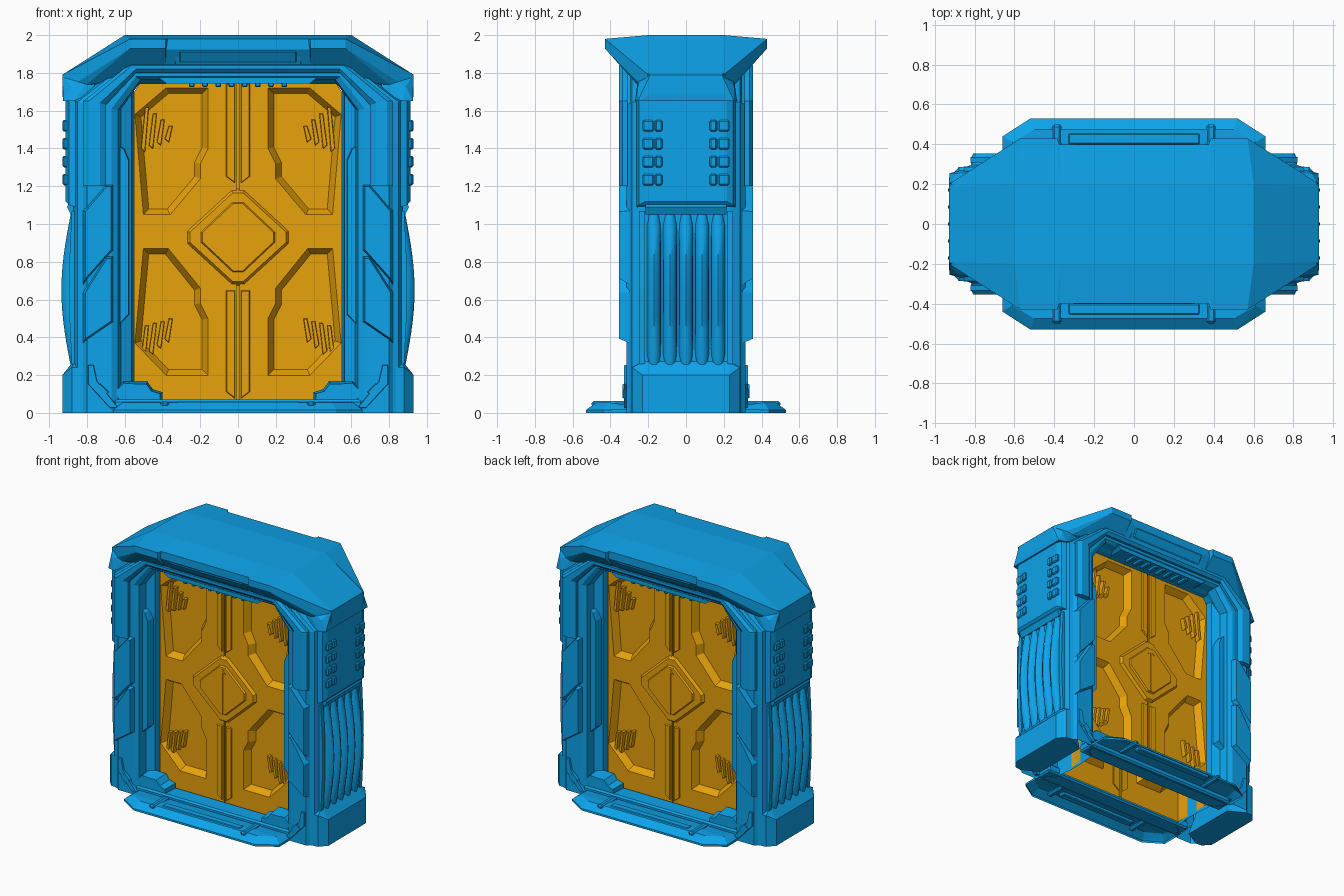
import bpy, bmesh, math
from itertools import product
from mathutils import Vector

if "Cube" in bpy.data.objects:
    bpy.data.objects.remove(bpy.data.objects["Cube"])

def paint(name, rgb):
    m = bpy.data.materials.new(name)
    m.diffuse_color = (*rgb, 1)
    m.use_nodes = True
    m.node_tree.nodes["Principled BSDF"].inputs["Base Color"].default_value = m.diffuse_color
    return m

BLUE = paint("blue_metal", (0.004, 0.37, 0.83))
GOLD = paint("gold_metal", (0.80, 0.36, 0.003))

def open_bottom(bm):
    """Remove the faces lying on the ground, leaving the part hollow."""
    low = [f for f in bm.faces if all(v.co.z < .025 for v in f.verts) and f.normal.z < -.95]
    bmesh.ops.delete(bm, geom=low, context='FACES')

def finish(bm, name, mat=BLUE, mirror="XY", bevel=0, smooth=False, hollow=False):
    bmesh.ops.recalc_face_normals(bm, faces=bm.faces)
    if hollow:
        bm.normal_update()
        open_bottom(bm)
    me = bpy.data.meshes.new(name)
    bm.to_mesh(me)
    bm.free()
    ob = bpy.data.objects.new(name, me)
    bpy.context.collection.objects.link(ob)
    me.materials.append(mat)
    if bevel:
        b = ob.modifiers.new("bevel", 'BEVEL')
        b.width, b.segments = bevel, 1
    if mirror:
        m = ob.modifiers.new("mirror", 'MIRROR')
        m.use_axis = ("X" in mirror, "Y" in mirror, False)
        m.use_mirror_merge = False
    if smooth:
        bpy.ops.object.select_all(action='DESELECT')
        ob.select_set(True)
        bpy.context.view_layer.objects.active = ob
        bpy.ops.object.shade_smooth_by_angle(angle=math.radians(40))
    return ob

def hull(name, pts, **kw):
    bm = bmesh.new()
    for p in pts:
        bm.verts.new(p)
    r = bmesh.ops.convex_hull(bm, input=bm.verts)
    loose = {g for g in r["geom_interior"] + r["geom_unused"] if isinstance(g, bmesh.types.BMVert)}
    bmesh.ops.delete(bm, geom=list(loose), context='VERTS')
    bmesh.ops.dissolve_limit(bm, angle_limit=0.02, verts=bm.verts, edges=bm.edges)
    return finish(bm, name, **kw)

def box(name, x, y, z, **kw):
    return hull(name, product(x, y, z), **kw)

def both(pts, axis=0):
    """Add copies of 3D points mirrored on one axis."""
    return [tuple(s * c if i == axis else c for i, c in enumerate(p)) for p in pts for s in (1, -1)]

def loft(name, rings, closed=False, **kw):
    """Skin equal-length rings; closed joins last ring to first."""
    bm = bmesh.new()
    vs = [[bm.verts.new(p) for p in r] for r in rings]
    n, k = len(vs), len(vs[0])
    for i in range(n if closed else n - 1):
        a, b = vs[i], vs[(i + 1) % n]
        for j in range(k - 1 if closed else k):
            bm.faces.new((a[j], a[(j + 1) % k], b[(j + 1) % k], b[j]))
    for cap in ([[r[0] for r in vs], [r[-1] for r in vs]] if closed else [vs[0], vs[-1]]):
        bm.faces.new(cap)
    return finish(bm, name, **kw)

def inset(pts, d):
    """Mitred inset of a counter-clockwise polygon."""
    out, n = [], len(pts)
    for i in range(n):
        p, a, b = (Vector(pts[j % n]) for j in (i, i - 1, i + 1))
        e, f = (p - a).normalized(), (b - p).normalized()
        n1, n2 = Vector((-e.y, e.x)), Vector((-f.y, f.x))
        out.append(p + (n1 + n2) * d / (1 + n1.dot(n2)))
    return out

def prism(name, pts, y0, y1, taper=0, **kw):
    """Extrude an x-z polygon from y0 to y1, shrinking it by taper."""
    return loft(name, [[(x, y0, z) for x, z in pts],
                       [(x, y1, z) for x, z in inset(pts, taper)]], **kw)

def arch(w, t, cx, cz, y, z0=0):
    return [(w, y, z0), (w, y, t - cz), (w - cx, y, t),
            (cx - w, y, t), (-w, y, t - cz), (-w, y, z0)]

# Main door frame: stepped section swept over the arch, open below
steps = [(.872, 1.87, .29, .22, .235), (.85, 1.865, .28, .22, .285), (.82, 1.84, .25, .20, .295),
         (.80, 1.83, .22, .20, .315), (.67, 1.78, .13, .17, .315), (.635, 1.765, .12, .16, .295),
         (.62, 1.76, .11, .15, .23), (.565, 1.748, .04, .04, .20), (.55, 1.74, .03, .03, .05)]
rings = [arch(*s) for s in steps]
loft("door_frame", rings + [[(x, -y, z) for x, y, z in r] for r in reversed(rings)],
     closed=True, mirror="", hollow=True)

# Raised trim on the upper arch
trim = [(.82, 1.85, .25, .20, .31), (.82, 1.85, .25, .20, .335), (.79, 1.84, .23, .19, .355),
        (.73, 1.82, .19, .18, .355), (.70, 1.80, .16, .17, .335), (.70, 1.80, .16, .17, .31)]
loft("arch_trim", [arch(*s, z0=1.20) for s in trim], closed=True, mirror="Y")

# Slanted armour plates and jamb strips
for outer0, outer1, inner0, inner1 in ((.68, 1.07, .86, 1.21), (.37, .64, .48, .83)):
    prism("armour_plate", [(.66, inner0), (.82, outer0), (.82, outer1), (.70, inner1), (.66, inner1)],
          .30, .355, .012)
prism("jamb_strip", [(.575, .52), (.63, .46), (.63, 1.42), (.60, 1.40), (.575, 1.34)], .19, .27, .006)

# Hood: visor core, flared ends and corner caps
hull("hood_core", both(both([(.60, .20, 2.0), (.57, .40, 1.98), (.57, .40, 1.925), (.93, .19, 1.79),
     (.93, .19, 1.775), (.55, .30, 1.775)]), 1), mirror="")
hull("hood_flare", [(.385, .43, 1.98), (.57, .43, 1.98), (.385, .43, 1.93), (.57, .43, 1.93), (.37, .39, 1.98),
    (.37, .20, 2.0), (.60, .20, 2.0), (.93, .20, 1.79), (.93, .20, 1.70), (.80, .26, 1.74), (.385, .31, 1.80)])
hull("hood_corner", both([(.93, .19, 1.79), (.93, .19, 1.69), (.925, .255, 1.65), (.87, .27, 1.65),
    (.89, .255, 1.73), (.76, .255, 1.70), (.76, .25, 1.80)], 1), mirror="X")

# Lamp panel and clips under the visor
hull("lamp_rim", both([(.34, .402, 1.935), (.34, .345, 1.835), (.34, .33, 1.935), (.34, .30, 1.835)]), mirror="Y", bevel=.01)
hull("lamp_panel", both([(.31, .404, 1.915), (.31, .365, 1.855), (.31, .33, 1.915), (.31, .32, 1.855)]), mirror="Y", bevel=.006)
hull("visor_clip", [(x, y, z) for x in (.40, .465) for y, z in ((.41, 1.95), (.33, 1.95), (.355, 1.855), (.30, 1.855))], bevel=.008)

# Lintel rail with teeth
prism("lintel_rail", [(-.38, 1.745), (.38, 1.745), (.42, 1.775), (-.42, 1.775)], .19, .31, mirror="Y")
for i in range(8):
    x = -.245 + .07 * i
    box("lintel_tooth", (x - .015, x + .015), (.21, .30), (1.725, 1.76), mirror="Y", bevel=.005)

# Side walls: upper panel, vents, bulging fins
hull("side_panel", both([(.86, .262, 1.09), (.86, .262, 1.65), (.895, .25, 1.10), (.895, .25, 1.65),
     (.912, .215, 1.12), (.912, .215, 1.65)], 1), mirror="X")
for z in (1.235, 1.33, 1.425, 1.52):
    box("side_vent", (.89, .93), (.125, .165), (z - .03, z + .03), bevel=.008)
    box("side_vent_outer", (.86, .924), (.17, .23), (z - .03, z + .03), bevel=.008)
prism("fin_header", [(.86, 1.05), (.885, 1.05), (.905, 1.09), (.89, 1.12), (.86, 1.12)], -.215, .215, mirror="X")
for i in range(5):
    yc = (i - 2) * .085
    fin = []
    for j in range(15):
        t = j / 14
        s = math.sin(math.pi * t)
        r = .039 * min(1, .7 + 3 * s)
        fin.append([(.86 + (.026 + .049 * s) * math.cos(a), yc + r * math.sin(a), .25 + .80 * t)
                    for a in (math.tau * k / 12 for k in range(12))])
    loft("side_fin", fin, mirror="X", smooth=True)
prism("fin_edge", [(.86, .26), (.88, .26), (.892, .5), (.895, .66), (.892, .82), (.88, 1.07), (.86, 1.07)], .218, .25)

# Base blocks and lower corner braces
hull("base_block", both([(.93, .23, 0), (.93, .23, .20), (.88, .285, 0), (.88, .285, .24), (.87, .22, .275),
    (.83, .29, 0), (.83, .29, .24), (.80, .22, .275), (.70, .22, 0)], 1), mirror="X")
prism("corner_brace", [(.62, .02), (.68, .02), (.80, .15), (.80, .26), (.76, .26), (.74, .17)], .28, .328, .008)
prism("brace_clip", [(.68, .11), (.72, .07), (.77, .12), (.73, .16)], .29, .335, .006)

# Threshold, brackets and entry ramps
box("threshold", (-.66, .66), (.17, .31), (.005, .07), mirror="Y", bevel=.012)
prism("threshold_bracket", [(.40, .06), (.64, .06), (.66, .12), (.61, .17), (.54, .165), (.48, .165), (.45, .125), (.40, .11)],
      .19, .30, .012)
hull("entry_ramp", both([(.66, .44, 0), (.66, .44, .015), (.52, .53, 0), (.52, .53, .015), (.50, .475, .055),
    (.61, .41, .055), (.62, .29, .04), (.66, .29, 0), (.66, .29, .02)]), mirror="Y", hollow=True)
box("ramp_clip", (.365, .41), (.31, .50), (.03, .064), bevel=.012)
box("ramp_tread", (-.33, .33), (.40, .455), (.03, .06), mirror="Y", bevel=.006)

# Door slab with tapered recesses cut into both faces
door = prism("door_slab", [(-.55, .02), (.55, .02), (.55, 1.70), (.52, 1.745), (-.52, 1.745), (-.55, 1.70)],
             -.16, .16, mat=GOLD, mirror="")
upper = [(.16, 1.40), (.20, 1.32), (.20, 1.24), (.36, 1.05), (.50, 1.05), (.545, 1.58), (.38, 1.72), (.16, 1.72)]
lower = [(.16, .20), (.38, .20), (.545, .37), (.50, .87), (.37, .87), (.20, .66), (.20, .58), (.16, .50)]
cutters = [prism("recess_cutter", inset(p, -.004), .165, .11, .034) for p in (upper, lower)]
cutters.append(box("seam_cutter", (-.007, .007), (.148, .20), (-.05, 1.8), mirror="Y"))
bpy.context.view_layer.objects.active = door
for c in cutters:
    c.hide_render = True
    b = door.modifiers.new("cut", 'BOOLEAN')
    b.operation, b.object, b.solver = 'DIFFERENCE', c, 'EXACT'
    bpy.ops.object.modifier_apply(modifier=b.name)
    bpy.data.objects.remove(c)
bm = bmesh.new()
bm.from_mesh(door.data)
open_bottom(bm)
bm.to_mesh(door.data)
bm.free()

# Diamond lock, door spine and grille slats
def diamond(w, h, c):
    q = [(c, .93 - h), (w, .93 - c), (w, .93 + c), (c, .93 + h)]
    return q + [(-x, z) for x, z in reversed(q)]

prism("lock_rim", diamond(.275, .255, .035), .15, .18, .02, mat=GOLD, mirror="Y")
prism("lock_plate", diamond(.20, .19, .03), .17, .193, .012, mat=GOLD, mirror="Y")
prism("lock_bar", [(-.006, .75), (.006, .75), (.006, 1.07), (.03, 1.06), (0, 1.10), (-.03, 1.06), (-.006, 1.07)],
      .18, .198, mat=GOLD, mirror="Y")
for z0, z1 in ((1.21, 1.745), (.07, .65)):
    prism("door_spine", [(.012, z0), (.065, z0 + .04), (.065, z1), (.012, z1)], .15, .172, .006, mat=GOLD)
for i in range(4):
    x = .345 + .042 * i
    for top, length in ((1.52 + .033 * i, .09 + .05 * i), (.50 - .012 * i, .13 + .02 * i)):
        prism("grille_slat", [(x + .02, top - length), (x + .044, top - length + .02), (x + .022, top), (x, top)],
              .10, .145, .003, mat=GOLD)
